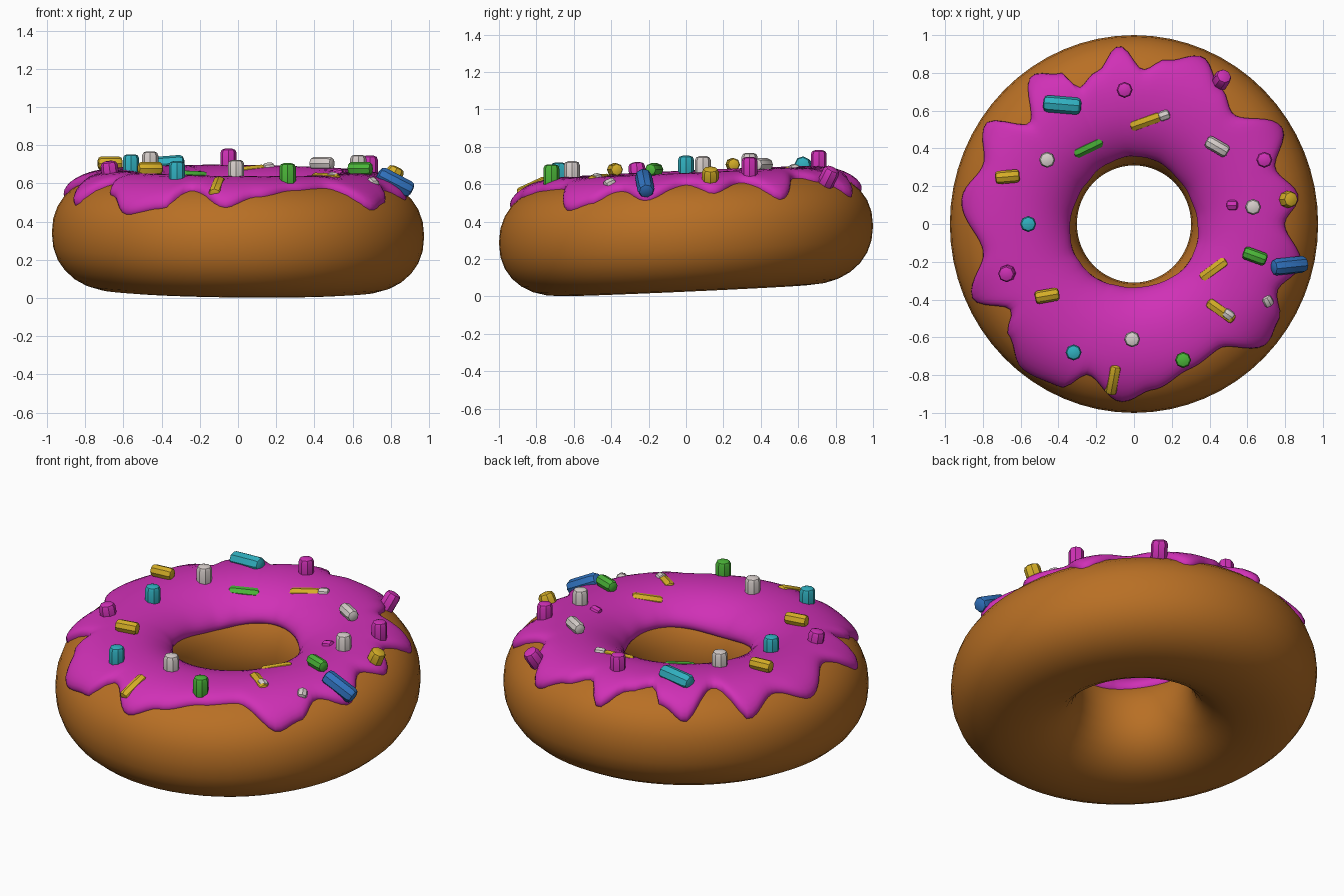
import bpy
import bmesh
import math
from mathutils import Matrix, Vector

cube = bpy.data.objects.get("Cube")
if cube:
    bpy.data.objects.remove(cube, do_unlink=True)

RING, TUBE, HALF_HEIGHT = 0.655, 0.345, 0.30
POWER = 2.2
X_SCALE = 0.975
ICING = 0.035


def make_material(name, colour):
    mat = bpy.data.materials.new(name)
    mat.use_nodes = True
    rgba = (*colour, 1)
    mat.diffuse_color = rgba
    bsdf = mat.node_tree.nodes["Principled BSDF"]
    bsdf.inputs["Base Color"].default_value = rgba
    bsdf.inputs["Roughness"].default_value = 0.6
    return mat


materials = {
    "dough": make_material("baked dough", (0.48, 0.16, 0.018)),
    "pink": make_material("pink icing", (0.63, 0.03, 0.47)),
    "cyan": make_material("cyan sugar", (0.03, 0.43, 0.52)),
    "yellow": make_material("yellow sugar", (0.66, 0.42, 0.02)),
    "green": make_material("green sugar", (0.07, 0.46, 0.04)),
    "blue": make_material("blue sugar", (0.03, 0.17, 0.52)),
    "white": make_material("white sugar", (0.68, 0.62, 0.6)),
}


def lean(x, y):
    """Height of the tilted middle plane."""
    return 0.332 + 0.045 * y - 0.01 * x


def signed_power(value):
    return math.copysign(abs(value) ** (2 / POWER), value)


def ring_point(theta, phi, offset):
    """Point on the rounded tube: theta around the ring, phi around the tube."""
    r = RING + (TUBE + offset) * signed_power(math.cos(phi))
    x, y = r * math.cos(theta) * X_SCALE, r * math.sin(theta)
    return Vector((x, y, lean(x, y) + (HALF_HEIGHT + offset) * signed_power(math.sin(phi))))


def icing_top(x, y):
    """Point on the icing surface at a place seen from above."""
    across = (math.hypot(x / X_SCALE, y) - RING) / (TUBE + ICING)
    rise = max(0, 1 - abs(across) ** POWER) ** (1 / POWER)
    return Vector((x, y, lean(x, y) + (HALF_HEIGHT + ICING) * rise))


def finish(name, bm, material, angle):
    bmesh.ops.recalc_face_normals(bm, faces=bm.faces)
    mesh = bpy.data.meshes.new(name)
    bm.to_mesh(mesh)
    bm.free()
    mesh.materials.append(materials[material])
    obj = bpy.data.objects.new(name, mesh)
    bpy.context.collection.objects.link(obj)
    bpy.ops.object.select_all(action="DESELECT")
    obj.select_set(True)
    bpy.context.view_layer.objects.active = obj
    bpy.ops.object.shade_smooth_by_angle(angle=math.radians(angle))
    return obj


def skin(name, rows, closed, material):
    """Join rows of points, wrapping around the ring."""
    bm = bmesh.new()
    grid = [[bm.verts.new(p) for p in row] for row in rows]
    for i, row in enumerate(grid):
        following = grid[(i + 1) % len(grid)]
        for j in range(len(row) if closed else len(row) - 1):
            k = (j + 1) % len(row)
            bm.faces.new((row[j], following[j], following[k], row[k]))
    return finish(name, bm, material, 60)


# Dough ring
AROUND, SIDES = 64, 28
skin("dough_ring",
     [[ring_point(math.tau * i / AROUND, math.tau * j / SIDES, 0) for j in range(SIDES)]
      for i in range(AROUND)], True, "dough")

# Crests and dips of the dripping icing edge
drips = [(-.08, .96), (.05, .84), (.18, .89), (.37, .9), (.47, .74), (.54, .6),
         (.8, .52), (.77, .3), (.89, .15), (.82, 0), (.9, -.22), (.78, -.36),
         (.78, -.52), (.72, -.64), (.46, -.68), (.3, -.79), (.1, -.9),
         (-.07, -.96), (-.25, -.82), (-.4, -.88), (-.6, -.78), (-.68, -.6),
         (-.67, -.47), (-.87, -.4), (-.82, -.15), (-.93, .14), (-.82, .32),
         (-.8, .54), (-.57, .55), (-.55, .8), (-.4, .82), (-.3, .74), (-.2, .83)]
edge = sorted((math.atan2(y, x / X_SCALE) % math.tau, math.hypot(x / X_SCALE, y))
              for x, y in drips)
edge = [(edge[-1][0] - math.tau, edge[-1][1])] + edge + [(edge[0][0] + math.tau, edge[0][1])]


def edge_radius(theta):
    for (a, ra), (b, rb) in zip(edge, edge[1:]):
        if a <= theta <= b:
            blend = (1 - math.cos(math.pi * (theta - a) / (b - a))) / 2
            return ra + (rb - ra) * blend


def icing_row(theta, steps=22):
    reach = (edge_radius(theta) - 0.02 - RING) / TUBE
    outer = math.acos(min(0.97, max(0.05, reach)) ** (POWER / 2))
    inner = math.pi - math.acos((0.88 + 0.03 * math.sin(3 * theta)) ** (POWER / 2))
    row = []
    for j in range(steps + 1):
        t = (1 - math.cos(math.pi * j / steps)) / 2
        puff = math.sqrt(max(0, 1 - abs(2 * t - 1) ** 8))
        row.append(ring_point(theta, inner + (outer - inner) * t, -0.015 + (ICING + 0.015) * puff))
    return row


WAVES = 180
skin("icing", [icing_row(math.tau * i / WAVES) for i in range(WAVES)], False, "pink")

# Sprinkle shapes: length, width, height above the icing, upright, follows slope
kinds = {
    "stand": (0.15, 0.085, 0.085, True, False),
    "stub": (0.12, 0.09, 0.06, True, True),
    "bar": (0.13, 0.07, 0.06, False, False),
    "long": (0.2, 0.09, 0.05, False, True),
    "flat": (0.17, 0.07, 0.012, False, True),
    "tip": (0.06, 0.06, 0.02, False, True),
}


def sprinkle(number, colour, kind, x, y, turn=0):
    length, width, above, upright, sloped = kinds[kind]
    bm = bmesh.new()
    bmesh.ops.create_cone(bm, cap_ends=True, segments=8, radius1=width / 2,
                          radius2=width / 2, depth=length)
    caps = [e for e in bm.edges if abs(e.verts[0].co.z - e.verts[1].co.z) < 0.001]
    bmesh.ops.bevel(bm, geom=caps, offset=width * 0.25, segments=2, profile=0.5, affect="EDGES")
    half = length / 2 if upright else width / 2
    if not upright:
        bm.transform(Matrix.Rotation(math.pi / 2, 4, "Y"))
    bm.transform(Matrix.Translation((0, 0, above - half))
                 @ Matrix.Rotation(math.radians(turn), 4, "Z"))
    spot = icing_top(x, y)
    if sloped:
        step = 0.02
        along = icing_top(x + step, y) - icing_top(x - step, y)
        back = icing_top(x, y + step) - icing_top(x, y - step)
        normal = along.cross(back).normalized()
        bm.transform(Vector((0, 0, 1)).rotation_difference(normal).to_matrix().to_4x4())
    bm.transform(Matrix.Translation(spot))
    finish(f"{colour}_sprinkle_{number}", bm, colour, 35)


# Scattered sprinkles: colour, shape, place and turn
scatter = [
    ("cyan", "long", -.38, .63, -5), ("pink", "stand", -.05, .71),
    ("yellow", "flat", .06, .54, 20), ("white", "tip", .16, .575, 20),
    ("pink", "stub", .46, .76), ("white", "bar", .44, .41, -30),
    ("green", "flat", -.24, .4, 25), ("white", "stand", -.46, .34),
    ("yellow", "bar", -.67, .25, 5), ("pink", "stand", .69, .34),
    ("white", "stand", .63, .09), ("pink", "tip", .52, .1),
    ("yellow", "stub", .81, .13), ("cyan", "stand", -.56, 0),
    ("green", "bar", .64, -.17, -20), ("blue", "long", .82, -.22, 3),
    ("pink", "stub", -.67, -.26), ("yellow", "flat", .42, -.24, 35),
    ("yellow", "bar", -.46, -.38, 10), ("yellow", "flat", .46, -.46, -35),
    ("white", "tip", .5, -.48, -35), ("white", "tip", .71, -.41, -60),
    ("white", "stand", -.01, -.61), ("cyan", "stand", -.32, -.68),
    ("green", "stand", .26, -.72), ("yellow", "flat", -.11, -.83, 80),
]
for number, entry in enumerate(scatter, start=1):
    sprinkle(number, *entry)
